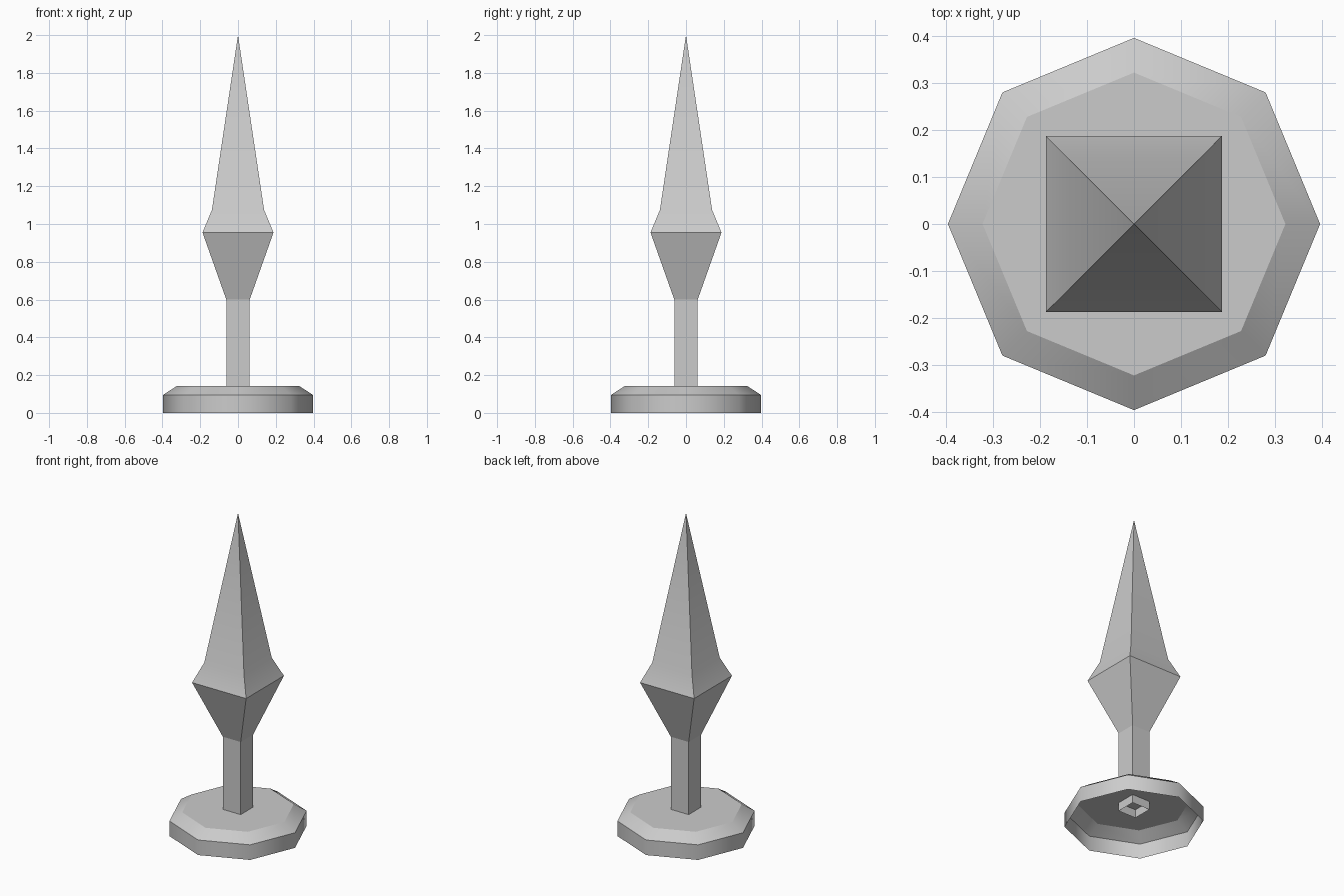
import bpy
import bmesh
from math import pi, cos, sin, sqrt, radians

cube = bpy.data.objects.get("Cube")
if cube:
    bpy.data.objects.remove(cube, do_unlink=True)

grey = bpy.data.materials.new("stone_grey")
grey.use_nodes = True
colour = (0.6, 0.6, 0.6, 1)
grey.diffuse_color = colour
grey.node_tree.nodes["Principled BSDF"].inputs["Base Color"].default_value = colour


def stack(name, sides, turn, profile, smooth_angle, cap_top=False):
    """Stack regular polygon rings (radius, height) and bridge them; radius 0 makes a tip."""
    bm = bmesh.new()
    rings = []
    for r, z in profile:
        count = sides if r > 0 else 1
        angles = [turn + 2 * pi * i / sides for i in range(count)]
        rings.append([bm.verts.new((r * cos(a), r * sin(a), z)) for a in angles])
    for low, high in zip(rings, rings[1:]):
        for i in range(sides):
            j = (i + 1) % sides
            if len(high) == 1:
                bm.faces.new((low[i], low[j], high[0]))
            else:
                bm.faces.new((low[i], low[j], high[j], high[i]))
    cap = bm.faces.new(rings[-1]) if cap_top else None
    cap_index = len(bm.faces) - 1
    mesh = bpy.data.meshes.new(name)
    bm.to_mesh(mesh)
    bm.free()
    mesh.materials.append(grey)
    obj = bpy.data.objects.new(name, mesh)
    bpy.context.collection.objects.link(obj)
    bpy.ops.object.select_all(action="DESELECT")
    obj.select_set(True)
    bpy.context.view_layer.objects.active = obj
    bpy.ops.object.shade_smooth_by_angle(angle=radians(smooth_angle))
    if cap:
        mesh.polygons[cap_index].use_smooth = False
    return obj


diag = sqrt(2)  # half width of a square to its corner radius

# Hollow octagonal foot with a bevelled rim, open underneath
stack("base", 8, 0, [(0.397, 0), (0.397, 0.095), (0.323, 0.143)], 50, cap_top=True)

# Square post, an open tube that pokes through the base plate
stack("post", 4, pi / 4, [(0.062 * diag, 0.09), (0.062 * diag, 0.6)], 30)

# Four-sided spearhead with a flared collar
stack("spearhead", 4, pi / 4,
      [(0.062 * diag, 0.6), (0.188 * diag, 0.955), (0.138 * diag, 1.075), (0, 2)], 30)
